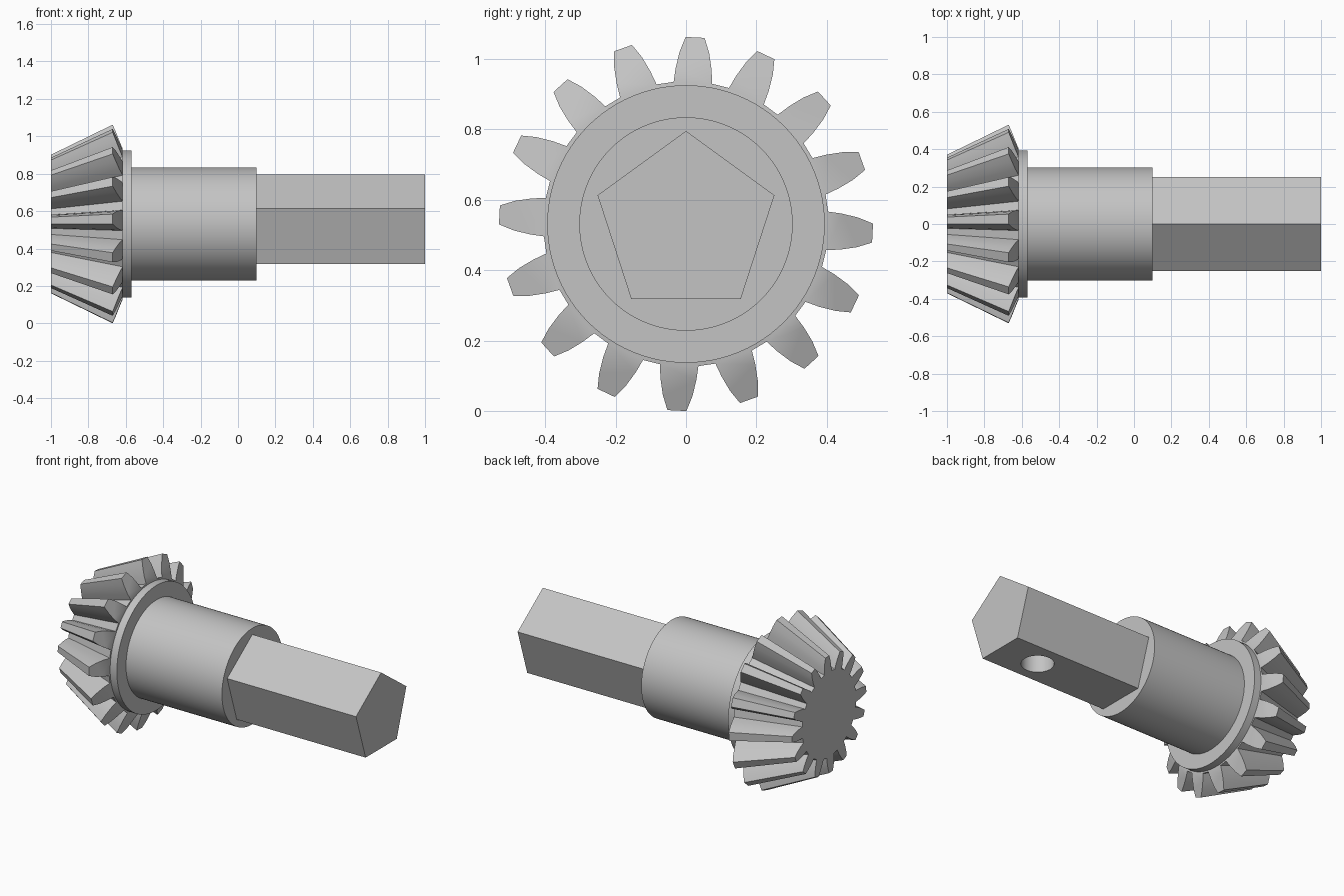
import bpy, bmesh, math
from mathutils import Vector

if "Cube" in bpy.data.objects:
    bpy.data.objects.remove(bpy.data.objects["Cube"])

AXIS_Z = 0.531      # height of the shaft axis
TEETH = 16
APEX_X = -1.76      # tip of the pitch cone
FRONT_X = -1.0      # small end of the gear

steel = bpy.data.materials.new("grey steel")
steel.use_nodes = True
GREY = (0.55, 0.55, 0.55, 1)
steel.diffuse_color = GREY
steel.node_tree.nodes["Principled BSDF"].inputs["Base Color"].default_value = GREY


def finish(name, bm, smooth=True):
    bmesh.ops.recalc_face_normals(bm, faces=bm.faces)
    mesh = bpy.data.meshes.new(name)
    bm.to_mesh(mesh)
    bm.free()
    mesh.materials.append(steel)
    ob = bpy.data.objects.new(name, mesh)
    bpy.context.collection.objects.link(ob)
    bpy.ops.object.select_all(action="DESELECT")
    ob.select_set(True)
    bpy.context.view_layer.objects.active = ob
    if smooth:
        bpy.ops.object.shade_smooth_by_angle(angle=math.radians(30))
    return ob


def polar(x, r, angle):
    """Point around the shaft axis; angle runs from +z towards +y."""
    return Vector((x, r * math.sin(angle), AXIS_Z + r * math.cos(angle)))


def prism(name, x0, x1, r, sides, smooth=True):
    bm = bmesh.new()
    rings = [[bm.verts.new(polar(x, r, math.tau * i / sides)) for i in range(sides)]
             for x in (x0, x1)]
    for ring in rings:
        bm.faces.new(ring)
    for i in range(sides):
        j = (i + 1) % sides
        bm.faces.new((rings[0][i], rings[0][j], rings[1][j], rings[1][i]))
    return finish(name, bm, smooth)


# Bevel gear: one tooth outline on the back cone, drawn in towards the apex
flank = [(-0.617, 0.405, 0.055), (-0.634, 0.445, 0.051), (-0.652, 0.490, 0.042),
         (-0.670, 0.531, 0.027)]                      # x, radius, half width
outline = [(x, r, -w / r) for x, r, w in flank] + \
          [(x, r, w / r) for x, r, w in reversed(flank)]
bm = bmesh.new()
big, small = [], []
for t in range(TEETH):
    centre = math.radians(2.8) + math.tau * t / TEETH
    for x, r, a in outline:
        shrink = (FRONT_X - APEX_X) / (x - APEX_X)
        big.append(bm.verts.new(polar(x, r, centre + a)))
        small.append(bm.verts.new(polar(FRONT_X, r * shrink, centre + a)))
n, per = len(big), len(outline)
for i in range(n):
    j = (i + 1) % n
    bm.faces.new((big[i], big[j], small[j], small[i]))
bm.faces.new(small)
roots = []
for t in range(TEETH):
    tooth = big[t * per:(t + 1) * per]
    bm.faces.new(tooth)
    roots += [tooth[0], tooth[-1]]
bm.faces.new(roots)
finish("bevel_gear", bm)

# Collar and round hub
prism("collar", -0.63, -0.57, 0.394, 96)
prism("hub", -0.60, 0.10, 0.303, 96)

# Five-sided drive shaft with a blind hole in its underside
shaft = prism("drive_shaft", 0.05, 1.0, 0.264, 5, smooth=False)
bm = bmesh.new()
bmesh.ops.create_cone(bm, cap_ends=True, segments=48, radius1=0.095, radius2=0.095, depth=0.5)
bmesh.ops.translate(bm, verts=bm.verts, vec=(0.72, 0, 0.32))
cutter = finish("hole_cutter", bm, smooth=False)
cutter.hide_render = True
cut = shaft.modifiers.new("hole", "BOOLEAN")
cut.operation = "DIFFERENCE"
cut.solver = "EXACT"
cut.object = cutter
bpy.ops.object.select_all(action="DESELECT")
shaft.select_set(True)
bpy.context.view_layer.objects.active = shaft
bpy.ops.object.modifier_apply(modifier="hole")
bpy.data.objects.remove(cutter)
bpy.ops.object.shade_smooth_by_angle(angle=math.radians(30))
